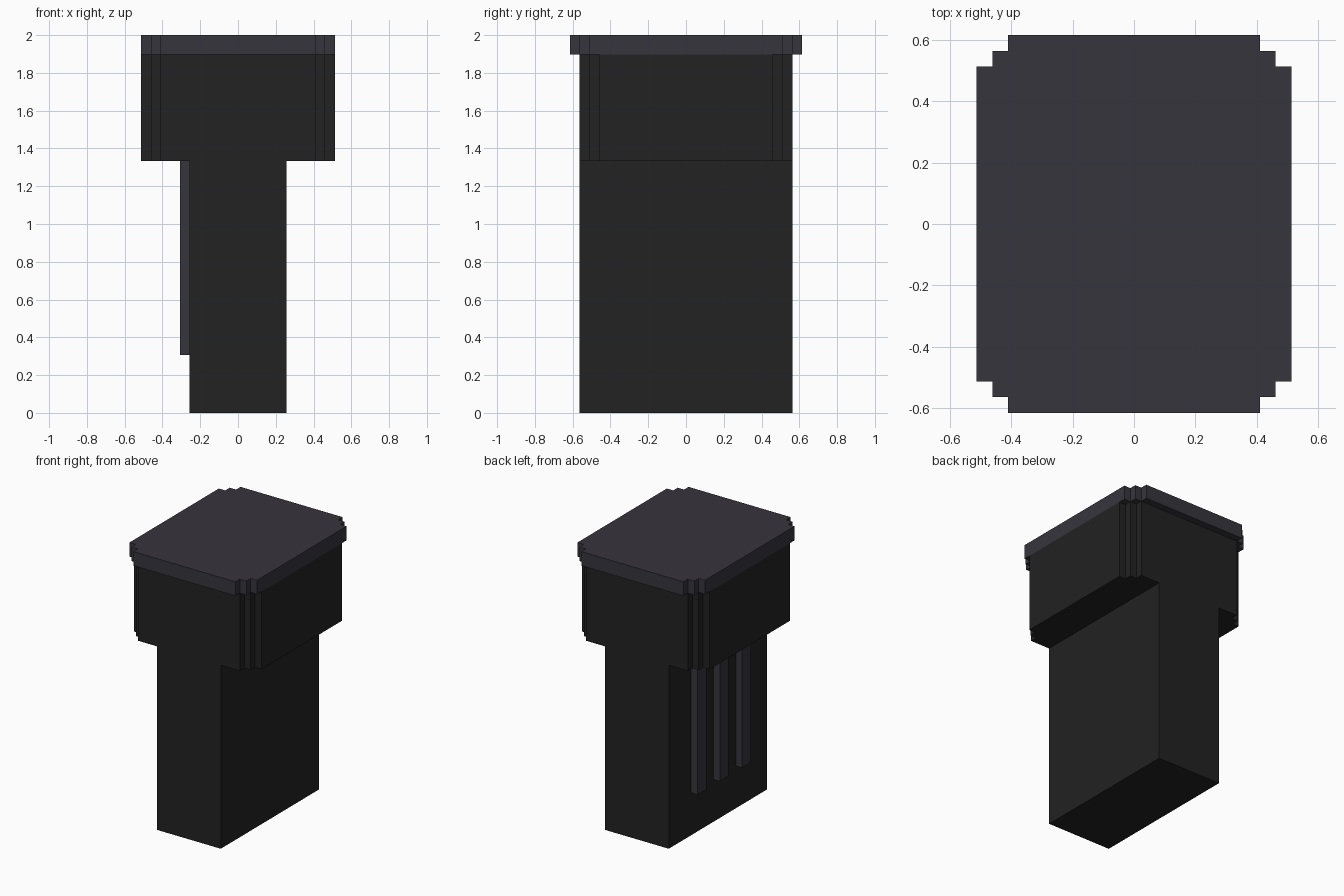
import bpy, bmesh

if "Cube" in bpy.data.objects:
    bpy.data.objects.remove(bpy.data.objects["Cube"])

U = 2 / 39  # the model sits on a regular block grid, 39 steps tall


def material(name, rgb):
    m = bpy.data.materials.new(name)
    m.diffuse_color = (*rgb, 1)
    m.use_nodes = True
    m.node_tree.nodes["Principled BSDF"].inputs["Base Color"].default_value = m.diffuse_color
    return m


black = material("black", (0.016, 0.016, 0.016))
slate = material("slate grey", (0.0375, 0.0352, 0.046))


def prism(name, outline, z0, z1, mat):
    """Extrude an outline (grid steps) from z0 to z1."""
    bm = bmesh.new()
    face = bm.faces.new([bm.verts.new((x * U, y * U, z0 * U)) for x, y in outline])
    top = bmesh.ops.extrude_face_region(bm, geom=[face])["geom"]
    verts = [v for v in top if isinstance(v, bmesh.types.BMVert)]
    bmesh.ops.translate(bm, vec=(0, 0, (z1 - z0) * U), verts=verts)
    bmesh.ops.recalc_face_normals(bm, faces=bm.faces)
    mesh = bpy.data.meshes.new(name)
    bm.to_mesh(mesh)
    bm.free()
    mesh.materials.append(mat)
    obj = bpy.data.objects.new(name, mesh)
    bpy.context.collection.objects.link(obj)
    return obj


def rect(x0, x1, y0, y1):
    return [(x0, y0), (x1, y0), (x1, y1), (x0, y1)]


def stepped(hx, hy):
    """Rectangle with two-step notched corners."""
    q = [(hx, hy - 2), (hx - 1, hy - 2), (hx - 1, hy - 1), (hx - 2, hy - 1), (hx - 2, hy)]
    right = [(x, -y) for x, y in reversed(q)] + q
    return right + [(-x, -y) for x, y in right]


# Lower stem, wider head and overhanging cap
prism("stem", rect(-5, 5, -11, 11), 0, 26, black)
prism("head", stepped(10, 11), 26, 37, black)
prism("cap", stepped(10, 12), 37, 39, slate)

# Three raised contact strips on the left side of the stem
for i, y in enumerate((-5, 0, 5)):
    prism(f"contact_strip_{i + 1}", rect(-6, -5, y - 1, y + 1), 6, 26, slate)
